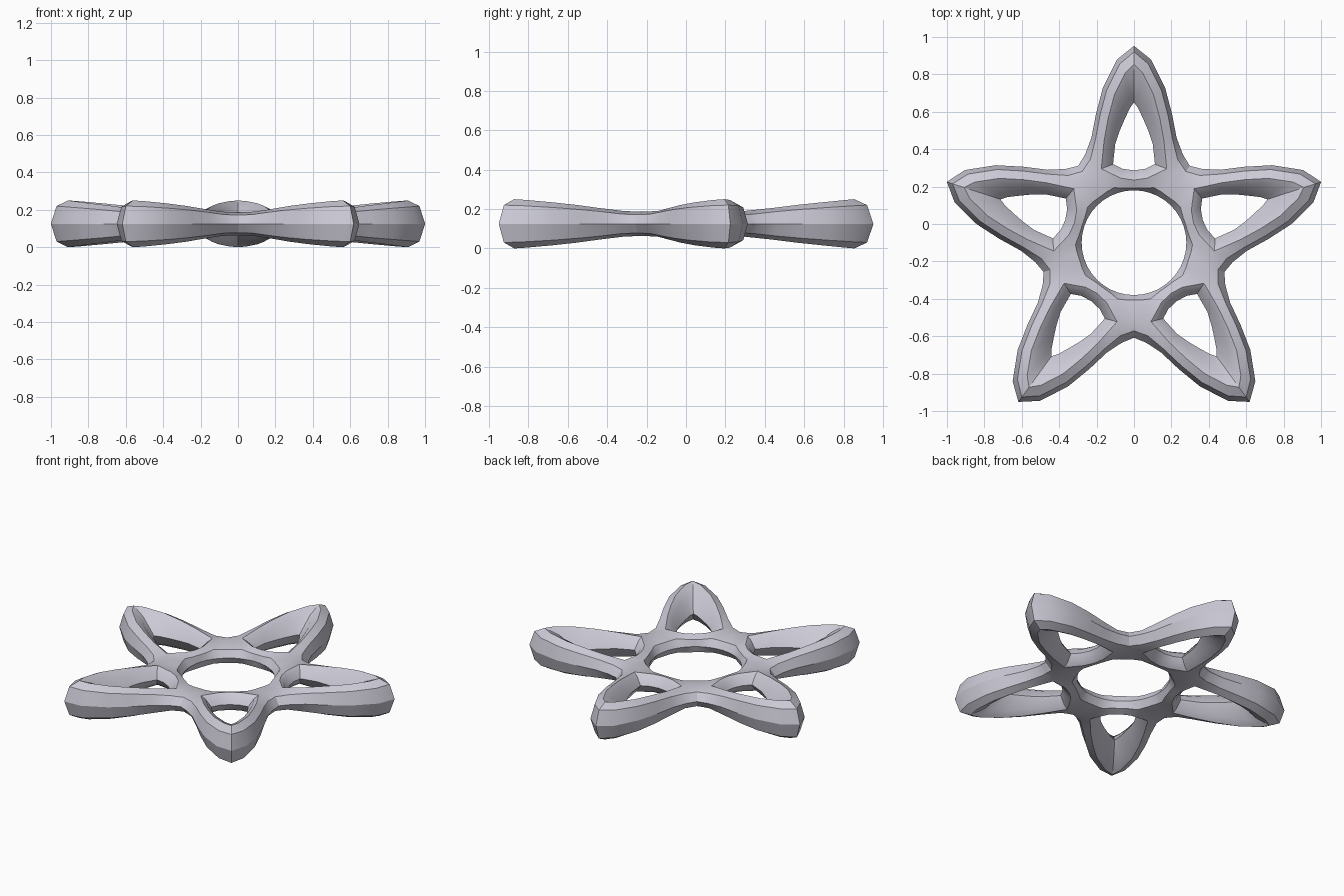
import bpy, bmesh, math
from mathutils import Vector, Matrix

if "Cube" in bpy.data.objects:
    bpy.data.objects.remove(bpy.data.objects["Cube"])

MID_Z = 0.125
CENTRE_Y = -0.10


def polar(r, deg):
    a = math.radians(deg)
    return (r * math.cos(a), r * math.sin(a))


# Half of one arm, as (along arm, sideways) points from the star's centre.
# Outer edge, from the tip to the valley between arms
outer = [(1.052, 0), (.98, .09), (.83, .166), (.69, .203), (.56, .228), (.47, .262)]
valley = [polar(.522, 32.5), polar(.508, 36)]
# Crest of the arm, with half thickness
crest = [(.955, 0, .125), (.91, .045, .121), (.79, .105, .109), (.665, .138, .096),
         (.545, .16, .081), (.395, .175, .065)]
valley_crest = [(.355, .208, .063), polar(.395, 36) + (.063,)]
# Edge of the arm opening, from its point to its base corner, then along the base
opening = [(.75, 0), (.72, .022), (.66, .05), (.60, .076), (.53, .1), (.42, .112)]
base = [(.395, .06), (.387, 0)]
base_crest = [(.345, .07, .06), (.335, 0, .06)]
# Central round hole
ring = [polar(.28, a) for a in (18, 9, 0)]
ring_valley = [polar(.28, a) for a in (18, 27, 36)]


def half_section(edge, top, blend, rise):
    """Points from the edge at mid height up to the crest."""
    e, t = Vector((*edge, 0)), Vector(top)
    shoulder = e.lerp(t, blend)
    shoulder.z = t.z * rise
    return [e, shoulder, t]


OUT, OPEN, RING = (.33, .76), (.55, .72), (.22, .72)
strips = [
    (outer, crest, OUT), (opening, crest, OPEN),
    ([outer[-1]] + valley, [crest[-1]] + valley_crest, OUT),
    (ring_valley, [crest[-1]] + valley_crest, RING),
    ([opening[-1]] + base, [crest[-1]] + base_crest, OPEN),
    (ring, [crest[-1]] + base_crest, RING),
]

# Repeat the half arm: mirrored sideways and in height, five times around
bm = bmesh.new()
for arm in range(5):
    turn = Matrix.Rotation(math.radians(90 + 72 * arm), 4, 'Z')
    for side in (1, -1):
        for up in (1, -1):
            for edge, top, style in strips:
                rows = []
                for e, t in zip(edge, top):
                    pts = half_section(e, t, *style)
                    rows.append([bm.verts.new(turn @ Vector((p.x, p.y * side, p.z * up)))
                                 for p in pts])
                for a, b in zip(rows, rows[1:]):
                    for i in range(2):
                        bm.faces.new((a[i], a[i + 1], b[i + 1], b[i]))
bmesh.ops.remove_doubles(bm, verts=bm.verts, dist=.0005)
bmesh.ops.recalc_face_normals(bm, faces=bm.faces)
bmesh.ops.translate(bm, verts=bm.verts, vec=(0, CENTRE_Y, MID_Z))

mesh = bpy.data.meshes.new("openwork_star")
bm.to_mesh(mesh)
bm.free()
star = bpy.data.objects.new("openwork_star", mesh)
bpy.context.collection.objects.link(star)

# Pale grey finish
grey = bpy.data.materials.new("pale_grey")
grey.diffuse_color = (.60, .59, .67, 1)
grey.use_nodes = True
grey.node_tree.nodes["Principled BSDF"].inputs["Base Color"].default_value = grey.diffuse_color
mesh.materials.append(grey)

bpy.context.view_layer.objects.active = star
star.select_set(True)
bpy.ops.object.shade_smooth_by_angle(angle=math.radians(30))
